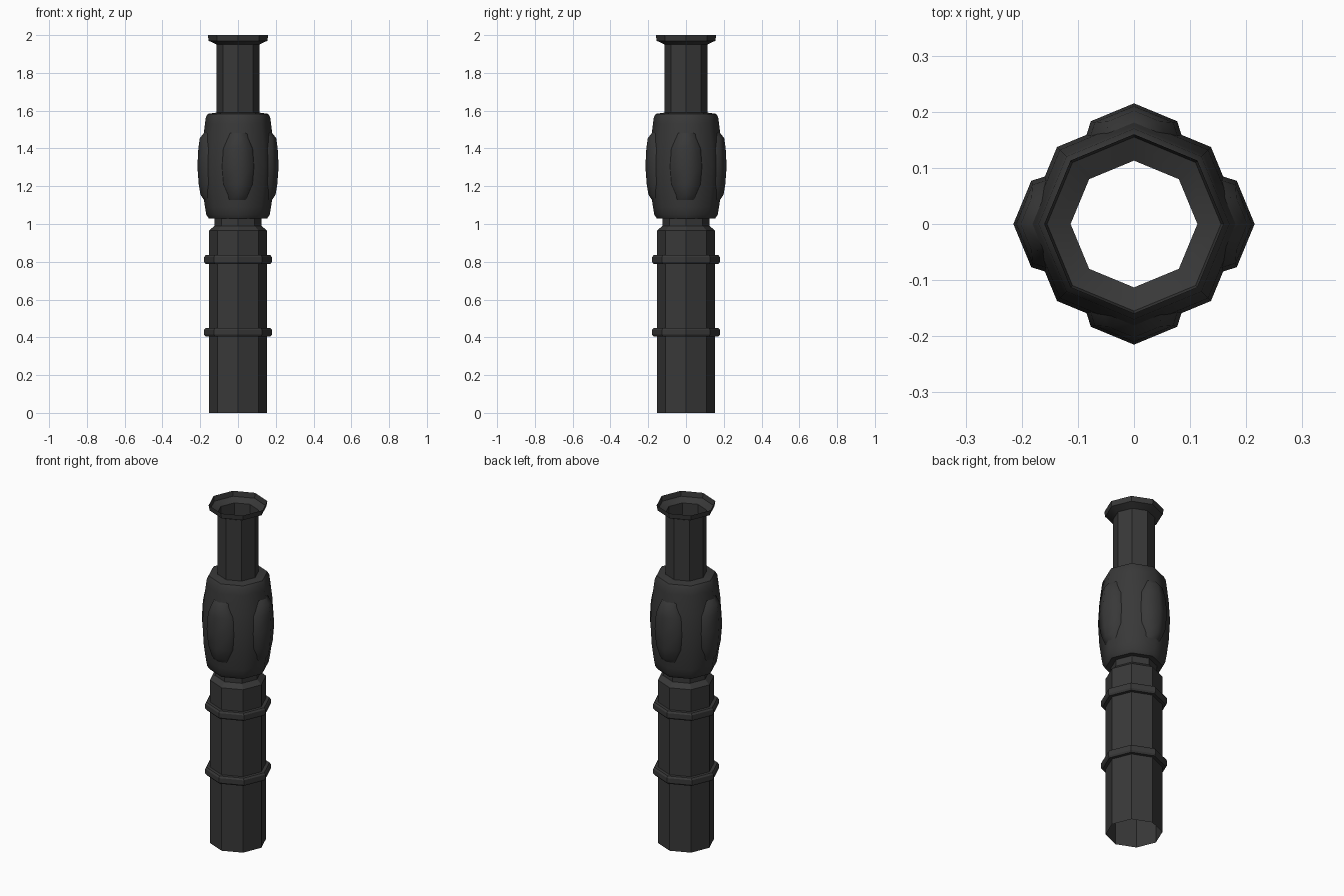
import bpy, bmesh
from math import sin, cos, pi, tan, radians

if "Cube" in bpy.data.objects:
    bpy.data.objects.remove(bpy.data.objects["Cube"])

mat = bpy.data.materials.new("dark_metal")
mat.diffuse_color = (0.04, 0.04, 0.04, 1)
mat.use_nodes = True
mat.node_tree.nodes["Principled BSDF"].inputs["Base Color"].default_value = mat.diffuse_color


def finish(bm, name, angle):
    bmesh.ops.recalc_face_normals(bm, faces=bm.faces[:])
    me = bpy.data.meshes.new(name)
    bm.to_mesh(me)
    bm.free()
    ob = bpy.data.objects.new(name, me)
    bpy.context.collection.objects.link(ob)
    me.materials.append(mat)
    bpy.ops.object.select_all(action='DESELECT')
    ob.select_set(True)
    bpy.context.view_layer.objects.active = ob
    bpy.ops.object.shade_smooth_by_angle(angle=radians(angle))
    return ob


def skin(bm, rows, closed):
    n = len(rows[0])
    for a, b in zip(rows, rows[1:]):
        for i in range(n if closed else n - 1):
            j = (i + 1) % n
            bm.faces.new((a[i], a[j], b[j], b[i]))


def lathe(name, profile, angle=30, sides=8):
    """Open eight-sided tube with corners on the axes."""
    bm = bmesh.new()
    rows = [[bm.verts.new((r * cos(2 * pi * k / sides), r * sin(2 * pi * k / sides), z))
             for k in range(sides)] for r, z in profile]
    skin(bm, rows, True)
    return finish(bm, name, angle)


def band(z):
    return [(0.153, z - 0.023), (0.172, z - 0.023), (0.179, z - 0.013),
            (0.179, z + 0.013), (0.172, z + 0.023), (0.153, z + 0.023)]


# lower barrel with two raised bands and a chamfered shoulder
lathe("lower_barrel", [(0.153, 0)] + band(0.427) + band(0.812) +
      [(0.153, 0.965), (0.125, 0.99), (0.125, 1.03)])

# swollen grip
lathe("grip", [(0.125, 1.03), (0.155, 1.03), (0.168, 1.05), (0.175, 1.09),
               (0.187, 1.18), (0.194, 1.31), (0.187, 1.43), (0.175, 1.53),
               (0.17, 1.565), (0.16, 1.583), (0.113, 1.59)], 46)

# upper barrel with flared muzzle
lathe("upper_barrel", [(0.113, 1.59), (0.113, 1.95), (0.155, 1.97), (0.16, 2.0)])

# four raised pads wrapped over the grip corners: (z, half width, ridge radius)
pad = [(1.125, 0.04, 0.178), (1.155, 0.047, 0.199), (1.21, 0.07, 0.208),
       (1.305, 0.077, 0.215), (1.40, 0.07, 0.210), (1.455, 0.047, 0.202),
       (1.485, 0.04, 0.178)]
slope = tan(pi / 8)
for k in range(4):
    bm = bmesh.new()
    a = k * pi / 2
    rows = []
    for i, (z, w, r) in enumerate(pad):
        drop = 0.003 if i in (0, len(pad) - 1) else 0.025
        row = []
        for y, d in ((-w - 0.009, drop), (-w, 0), (0, 0), (w, 0), (w + 0.009, drop)):
            x = r - abs(y) * slope - d
            row.append(bm.verts.new((x * cos(a) - y * sin(a), x * sin(a) + y * cos(a), z)))
        rows.append(row)
    skin(bm, rows, False)
    finish(bm, f"grip_pad_{k + 1}", 60)
